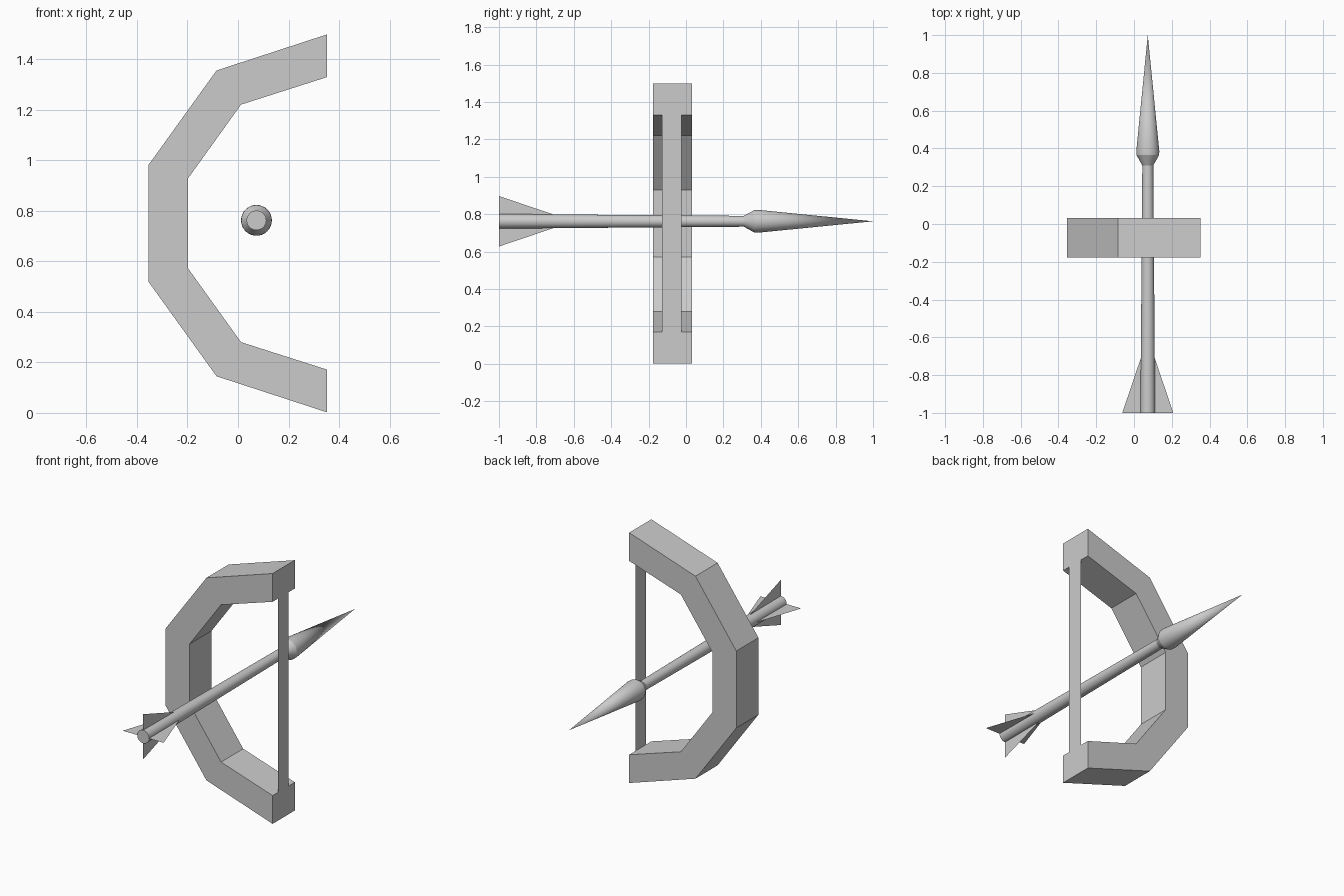
import bpy, bmesh
from math import sin, cos, pi
from mathutils import Matrix

if "Cube" in bpy.data.objects:
    bpy.data.objects.remove(bpy.data.objects["Cube"])

AX, AZ = 0.073, 0.762  # arrow axis position
MID = 0.75             # bow symmetry height


def make_object(name, verts, faces):
    mesh = bpy.data.meshes.new(name)
    mesh.from_pydata(verts, [], faces)
    obj = bpy.data.objects.new(name, mesh)
    bpy.context.collection.objects.link(obj)
    return obj


def fix_normals(obj):
    bm = bmesh.new()
    bm.from_mesh(obj.data)
    bmesh.ops.recalc_face_normals(bm, faces=bm.faces)
    bm.to_mesh(obj.data)
    bm.free()


# Bow limbs: upper half profile, mirrored downwards, swept across y
outer = [(0.353, 0.748), (-0.085, 0.605), (-0.355, 0.23)]
inner = [(0.353, 0.579), (0.012, 0.47), (-0.197, 0.179)]
outer += [(x, -z) for x, z in reversed(outer)]
inner += [(x, -z) for x, z in reversed(inner)]
n = len(outer)
verts = []
for (ox, oz), (ix, iz) in zip(outer, inner):
    verts += [(ox, -0.177, MID + oz), (ox, 0.032, MID + oz),
              (ix, 0.032, MID + iz), (ix, -0.177, MID + iz)]
faces = [(3, 2, 1, 0), tuple(4 * (n - 1) + k for k in range(4))]
for i in range(n - 1):
    for k in range(4):
        a, b = 4 * i + k, 4 * i + (k + 1) % 4
        faces.append((a, b, b + 4, a + 4))
bow = make_object("bow_limbs", verts, faces)
fix_normals(bow)

# Bowstring: flat strip flush with the limb ends
make_object("bow_string",
            [(0.353, y, MID + z) for y, z in
             ((-0.128, -0.579), (-0.025, -0.579), (-0.025, 0.579), (-0.128, 0.579))],
            [(0, 1, 2, 3)])

# Arrow shaft and head: one turned profile (y, radius) along y
profile = [(-1.0, 0.039), (0.31, 0.029), (0.365, 0.06), (0.385, 0.061), (1.0, 0.0)]
SIDES = 32
verts = [(AX + r * cos(2 * pi * i / SIDES), y, AZ + r * sin(2 * pi * i / SIDES))
         for y, r in profile[:-1] for i in range(SIDES)]
verts.append((AX, 1.0, AZ))
tip = len(verts) - 1
faces = [tuple(range(SIDES))]
last = (len(profile) - 2) * SIDES
for i in range(SIDES):
    j = (i + 1) % SIDES
    for s in range(0, last, SIDES):
        faces.append((s + i, s + j, s + SIDES + j, s + SIDES + i))
    faces.append((last + i, last + j, tip))
arrow = make_object("arrow", verts, faces)
fix_normals(arrow)
bpy.context.view_layer.objects.active = arrow
arrow.select_set(True)
bpy.ops.object.shade_smooth_by_angle(angle=0.35)
arrow.select_set(False)

# Fletching: four flat vanes around the tail
for k in range(4):
    vane = make_object(f"arrow_vane_{k + 1}",
                       [(0.03, -1.0, 0), (0.135, -1.0, 0), (0.03, -0.69, 0)],
                       [(0, 1, 2)])
    vane.data.transform(Matrix.Translation((AX, 0, AZ)) @ Matrix.Rotation(k * pi / 2, 4, 'Y'))
